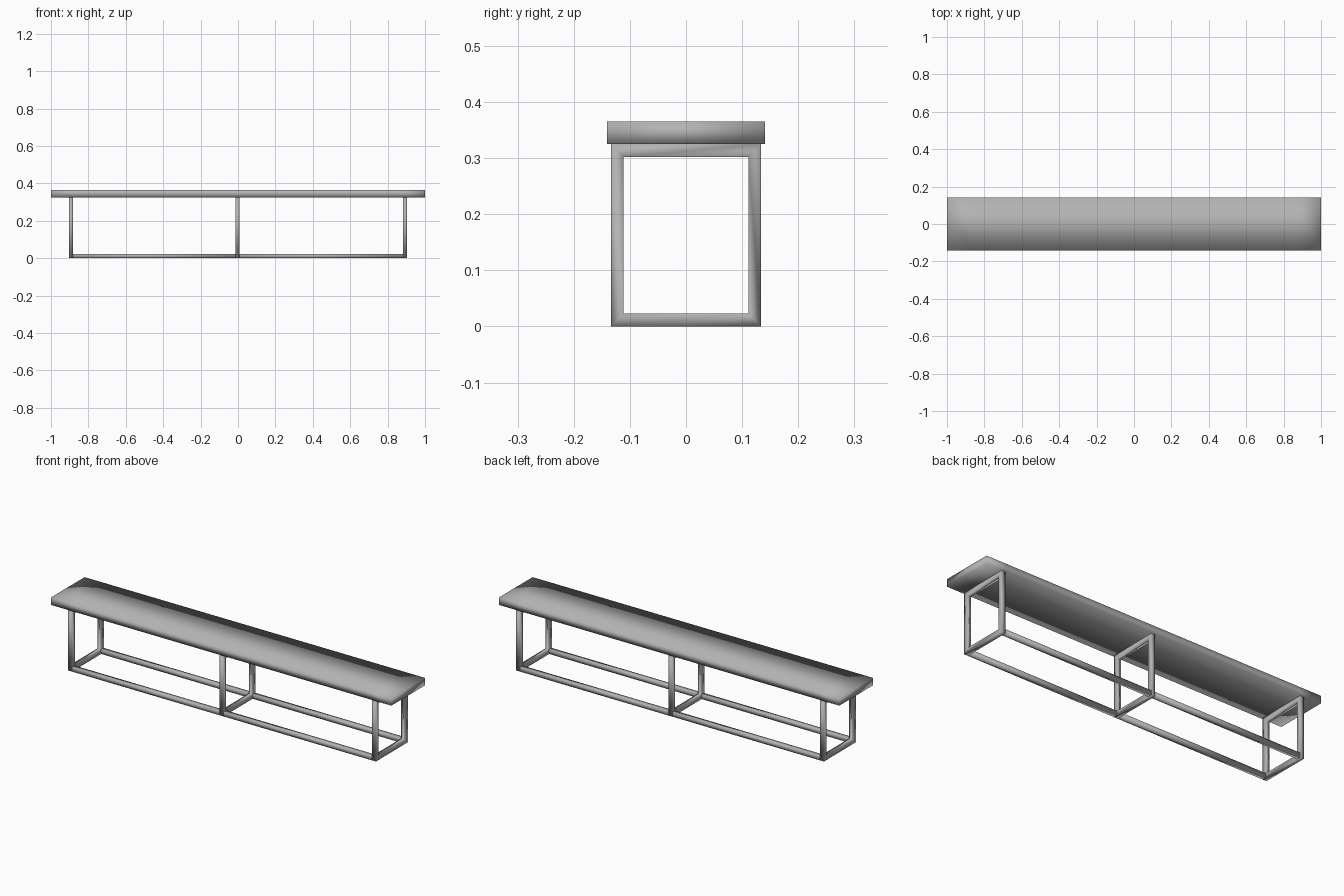
import bpy
import bmesh

cube = bpy.data.objects.get("Cube")
if cube:
    bpy.data.objects.remove(cube, do_unlink=True)

SEAT_BOTTOM, SEAT_TOP = 0.325, 0.365
TUBE = 0.023
HALF_DEPTH = 0.134
HOOP_X = {"left": 0.893, "middle": -0.003, "right": -0.893}

metal = bpy.data.materials.new("brushed grey metal")
metal.use_nodes = True
grey = (0.45, 0.45, 0.45, 1)
metal.diffuse_color = grey
metal.node_tree.nodes["Principled BSDF"].inputs["Base Color"].default_value = grey


def finish(name, bm):
    """Turn a bmesh into a smooth shaded object."""
    bmesh.ops.recalc_face_normals(bm, faces=bm.faces)
    for face in bm.faces:
        face.smooth = True
    mesh = bpy.data.meshes.new(name)
    bm.to_mesh(mesh)
    bm.free()
    mesh.materials.append(metal)
    obj = bpy.data.objects.new(name, mesh)
    bpy.context.collection.objects.link(obj)
    return obj


def beam(name, stations, half_depth, y, bottom, top):
    """Box along x with a cross-section loop at every station."""
    bm = bmesh.new()
    loops = []
    for x in stations:
        corners = [(-1, bottom), (1, bottom), (1, top), (-1, top)]
        loops.append([bm.verts.new((x, y + s * half_depth, z)) for s, z in corners])
    for a, b in zip(loops, loops[1:]):
        for i in range(4):
            j = (i + 1) % 4
            bm.faces.new((a[i], a[j], b[j], b[i]))
    bm.faces.new(loops[0])
    bm.faces.new(loops[-1])
    return finish(name, bm)


def hoop(name, x):
    """Rectangular leg frame with mitred corners."""
    bm = bmesh.new()
    rings = []
    for dx, inset in ((-1, 0), (1, 0), (1, TUBE), (-1, TUBE)):
        w, lo, hi = HALF_DEPTH - inset, inset, SEAT_BOTTOM - inset
        outline = [(-w, lo), (w, lo), (w, hi), (-w, hi)]
        rings.append([bm.verts.new((x + dx * TUBE / 2, y, z)) for y, z in outline])
    for k in range(4):
        a, b = rings[k], rings[(k + 1) % 4]
        for i in range(4):
            j = (i + 1) % 4
            bm.faces.new((a[i], a[j], b[j], b[i]))
    return finish(name, bm)


# Seat slab, with support loops near the ends
beam("seat", (-1, -0.88, 0.88, 1), 0.141, 0, SEAT_BOTTOM, SEAT_TOP)

# Three leg frames
for side, x in HOOP_X.items():
    hoop(side + "_leg_frame", x)

# Floor rails joining the leg frames at front and back
for label, s in (("front", -1), ("back", 1)):
    for a, b in (("right", "middle"), ("middle", "left")):
        ends = (HOOP_X[a] + TUBE / 2, HOOP_X[b] - TUBE / 2)
        beam(f"{label}_{b if a == 'middle' else a}_rail", ends, TUBE / 2,
             s * (HALF_DEPTH - TUBE / 2), 0, TUBE)
